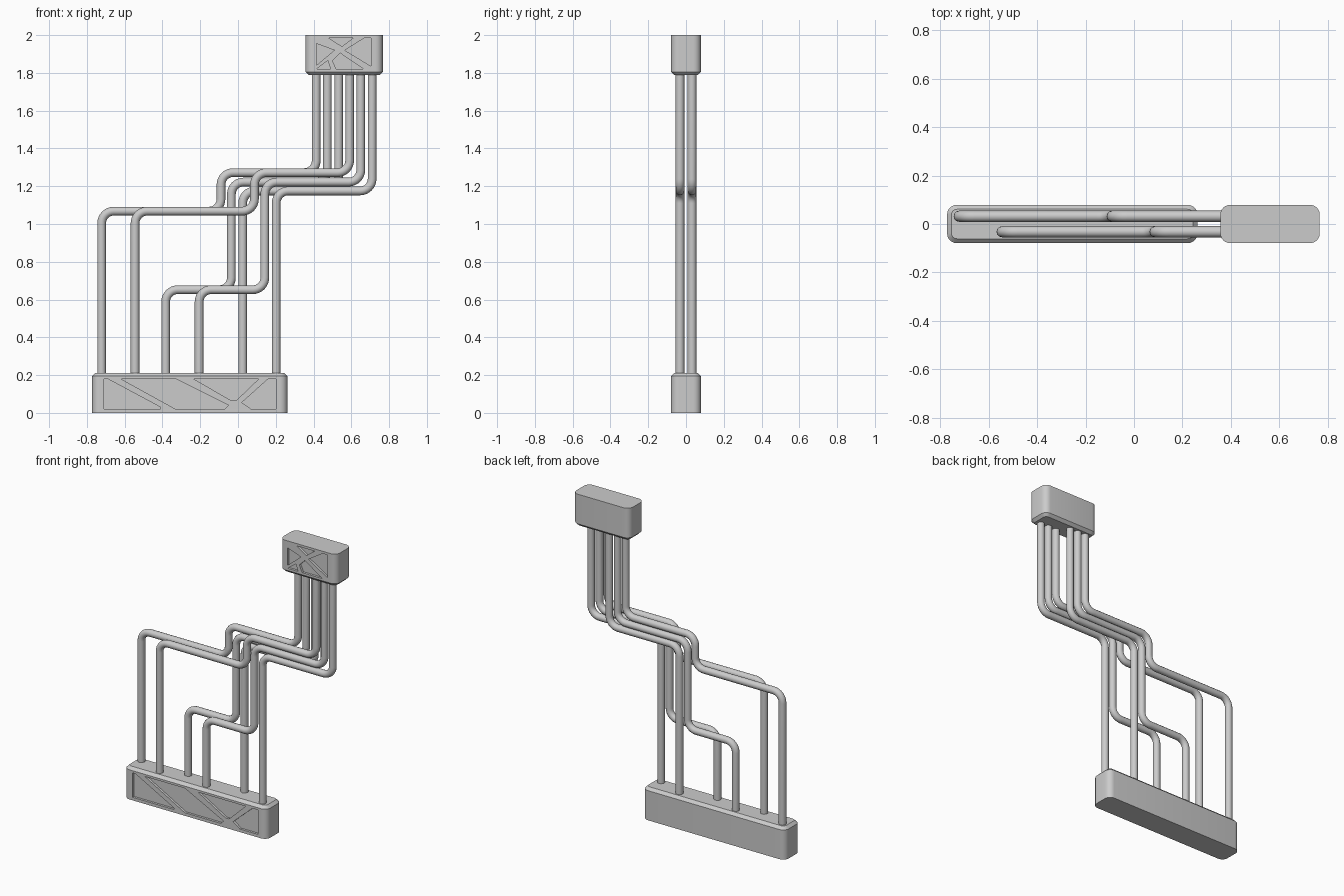
import bpy, bmesh
from math import pi, sin, cos
from mathutils import Vector

if "Cube" in bpy.data.objects:
    bpy.data.objects.remove(bpy.data.objects["Cube"])

HALF_DEPTH = 0.079
TUBE_R = 0.023
BEND_R = 0.064
ROW_Y = 0.032
POCKET = 0.015


def make_object(name, bm):
    mesh = bpy.data.meshes.new(name)
    bmesh.ops.recalc_face_normals(bm, faces=bm.faces)
    bm.to_mesh(mesh)
    bm.free()
    obj = bpy.data.objects.new(name, mesh)
    bpy.context.collection.objects.link(obj)
    return obj


def activate(obj):
    bpy.ops.object.select_all(action='DESELECT')
    obj.select_set(True)
    bpy.context.view_layer.objects.active = obj


def block(name, x0, x1, z0, z1, tube_side, pockets):
    # Box with rounded upright corners and a chamfer where the tubes enter
    bm = bmesh.new()
    bmesh.ops.create_cube(bm, size=1)
    for v in bm.verts:
        v.co = ((x0 + x1) / 2 + v.co.x * (x1 - x0), v.co.y * 2 * HALF_DEPTH,
                (z0 + z1) / 2 + v.co.z * (z1 - z0))
    upright = [e for e in bm.edges if abs(e.verts[0].co.z - e.verts[1].co.z) > 0.1]
    bmesh.ops.bevel(bm, geom=upright, offset=0.04, segments=6, profile=0.5, affect='EDGES')
    rim = [e for e in bm.edges if all(abs(v.co.z - tube_side) < 1e-4 for v in e.verts)]
    bmesh.ops.bevel(bm, geom=rim, offset=0.018, segments=1, affect='EDGES')
    obj = make_object(name, bm)

    # Shallow truss pockets in the front face
    bm = bmesh.new()
    for outline in pockets:
        face = bm.faces.new([bm.verts.new((x, -HALF_DEPTH - 0.03, z)) for x, z in outline])
        ext = bmesh.ops.extrude_face_region(bm, geom=[face])
        moved = [g for g in ext["geom"] if isinstance(g, bmesh.types.BMVert)]
        bmesh.ops.translate(bm, verts=moved, vec=(0, 0.03 + POCKET, 0))
    cutter = make_object(name + "_pocket_cutter", bm)
    cutter.hide_render = True
    mod = obj.modifiers.new("pockets", 'BOOLEAN')
    mod.operation = 'DIFFERENCE'
    mod.solver = 'EXACT'
    mod.object = cutter
    activate(obj)
    bpy.ops.object.modifier_apply(modifier=mod.name)
    bpy.data.objects.remove(cutter)
    bpy.ops.object.shade_smooth_by_angle(angle=pi / 7)


def rounded_path(corners, radius, steps=8):
    # Replace each right-angle corner by an arc
    path = [corners[0]]
    for a, b, c in zip(corners, corners[1:], corners[2:]):
        u, w = (a - b).normalized(), (c - b).normalized()
        centre = b + (u + w) * radius
        for i in range(steps + 1):
            t = i / steps * pi / 2
            path.append(centre - w * radius * cos(t) - u * radius * sin(t))
    return path + [corners[-1]]


def tube(name, y, points):
    curve = bpy.data.curves.new(name, 'CURVE')
    curve.dimensions = '3D'
    curve.bevel_depth = TUBE_R
    curve.bevel_resolution = 4
    curve.use_fill_caps = True
    path = rounded_path([Vector((x, y, z)) for x, z in points], BEND_R)
    spline = curve.splines.new('POLY')
    spline.points.add(len(path) - 1)
    for p, co in zip(spline.points, path):
        p.co = (*co, 1)
    obj = bpy.data.objects.new(name, curve)
    bpy.context.collection.objects.link(obj)
    activate(obj)
    bpy.ops.object.convert(target='MESH')
    bpy.ops.object.shade_smooth_by_angle(angle=pi / 4)


# End blocks
block("lower_block", -0.772, 0.262, 0, 0.212, 0.212, [
    [(-0.71, 0.18), (-0.69, 0.18), (-0.41, 0.03), (-0.41, 0.02), (-0.71, 0.02)],
    [(-0.62, 0.18), (-0.33, 0.18), (-0.05, 0.04), (-0.07, 0.02), (-0.33, 0.02)],
    [(-0.235, 0.18), (0.11, 0.18), (-0.01, 0.065), (-0.035, 0.065)],
    [(0.02, 0.055), (0.16, 0.18), (0.2, 0.18), (0.2, 0.02), (0.07, 0.02)],
])
block("upper_block", 0.357, 0.767, 1.788, 2, 1.788, [
    [(0.415, 1.955), (0.415, 1.84), (0.51, 1.92)],
    [(0.48, 1.985), (0.61, 1.985), (0.55, 1.94)],
    [(0.565, 1.92), (0.67, 1.985), (0.705, 1.985), (0.705, 1.835)],
    [(0.5, 1.865), (0.54, 1.905), (0.665, 1.82), (0.52, 1.82)],
    [(0.415, 1.82), (0.475, 1.865), (0.49, 1.82)],
])

# Bent tubes: the front row repeats the rear row shifted sideways
rear_routes = {
    "outer": [(-0.722, 0.19), (-0.722, 1.068), (-0.09, 1.068), (-0.09, 1.272), (0.414, 1.272), (0.414, 1.81)],
    "middle": [(-0.383, 0.19), (-0.383, 0.652), (-0.035, 0.652), (-0.035, 1.222), (0.473, 1.222), (0.473, 1.81)],
    "inner": [(0.025, 0.19), (0.025, 1.175), (0.533, 1.175), (0.533, 1.81)],
}
for label, route in rear_routes.items():
    for row, y, shift in (("rear", ROW_Y, 0), ("front", -ROW_Y, 0.177)):
        tube(f"{row}_{label}_tube", y, [(x + shift, z) for x, z in route])
